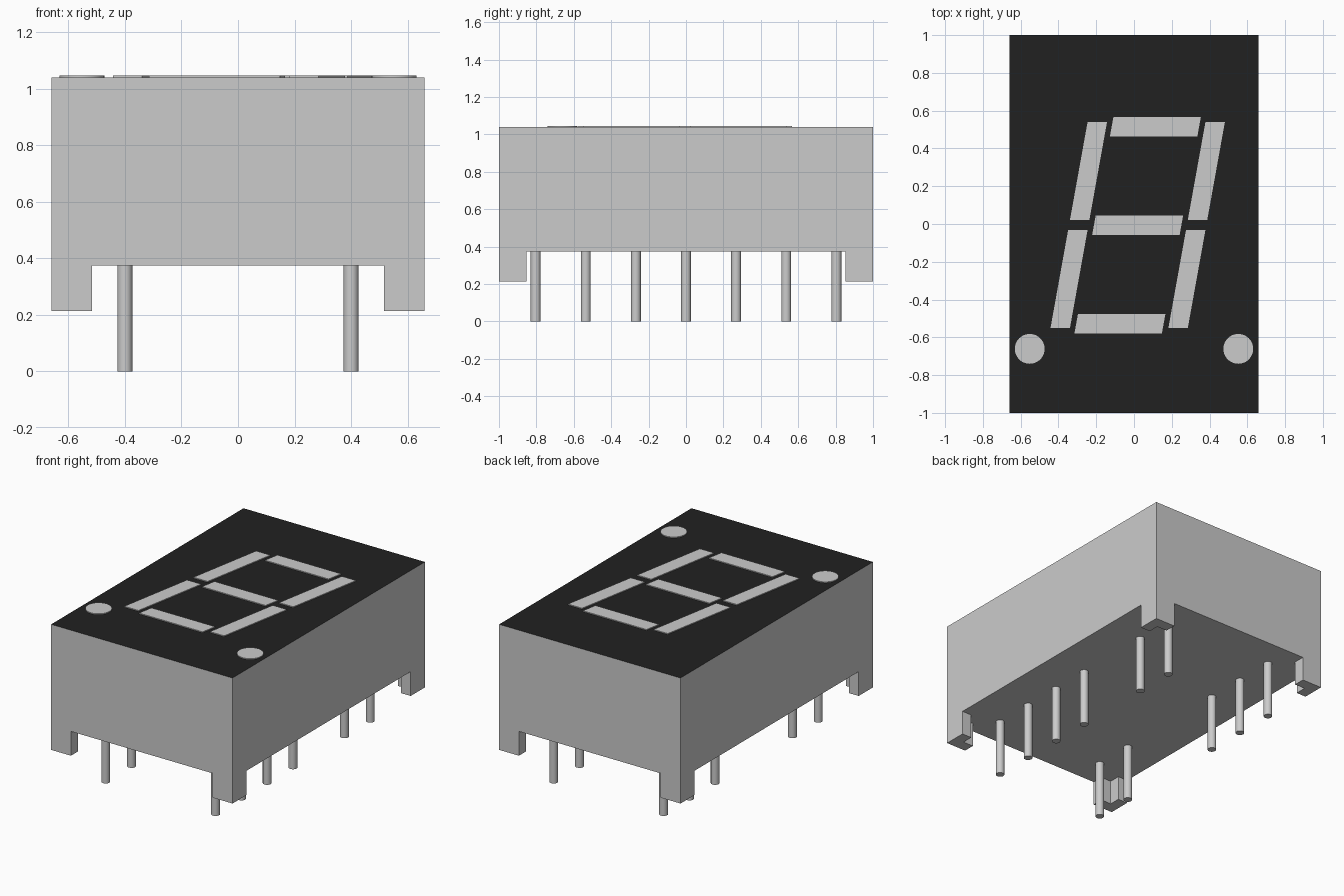
import bpy, bmesh, math

if "Cube" in bpy.data.objects:
    bpy.data.objects.remove(bpy.data.objects["Cube"])

HX, HY = 0.66, 1.0            # half size of the case
Z_FOOT, Z_BASE, Z_TOP, Z_LIT = 0.214, 0.374, 1.04, 1.046
SLANT = 0.18                  # lean of the digit


def prism(name, outline, z0, z1, smooth=False):
    """Extrude a counter-clockwise outline from z0 to z1."""
    bm = bmesh.new()
    low = [bm.verts.new((x, y, z0)) for x, y in outline]
    high = [bm.verts.new((x, y, z1)) for x, y in outline]
    bm.faces.new(low[::-1])
    bm.faces.new(high)
    n = len(outline)
    for i in range(n):
        j = (i + 1) % n
        bm.faces.new((low[i], low[j], high[j], high[i]))
    me = bpy.data.meshes.new(name)
    bm.to_mesh(me)
    bm.free()
    ob = bpy.data.objects.new(name, me)
    bpy.context.collection.objects.link(ob)
    select(ob)
    if smooth:
        bpy.ops.object.shade_smooth_by_angle(angle=math.radians(40))
    return ob


def select(ob):
    bpy.ops.object.select_all(action='DESELECT')
    ob.select_set(True)
    bpy.context.view_layer.objects.active = ob


def rect(x0, x1, y0, y1):
    return [(x0, y0), (x1, y0), (x1, y1), (x0, y1)]


def circle(cx, cy, r, n):
    return [(cx + r * math.cos(2 * math.pi * i / n),
             cy + r * math.sin(2 * math.pi * i / n)) for i in range(n)]


# Case: a block whose underside is cut away, leaving four L-shaped feet
case = prism("case", rect(-HX, HX, -HY, HY), Z_FOOT, Z_TOP)
quarter = [(0.8, 0.853), (0.59, 0.853), (0.59, 0.926), (0.516, 0.926), (0.516, 1.2)]
outline = (quarter + [(-x, y) for x, y in quarter[::-1]]
           + [(-x, -y) for x, y in quarter] + [(x, -y) for x, y in quarter[::-1]])
cutter = prism("underside_cutter", outline, 0.0, Z_BASE)
cutter.hide_render = True
cut = case.modifiers.new("underside", 'BOOLEAN')
cut.operation = 'DIFFERENCE'
cut.solver = 'EXACT'
cut.object = cutter
select(case)
bpy.ops.object.modifier_apply(modifier=cut.name)
bpy.data.objects.remove(cutter, do_unlink=True)

# Black display face on the top of the case
black = bpy.data.materials.new("black_face")
black.diffuse_color = (0.015, 0.015, 0.015, 1)
black.use_nodes = True
black.node_tree.nodes["Principled BSDF"].inputs["Base Color"].default_value = black.diffuse_color
case.data.materials.clear()
case.data.materials.append(None)
case.data.materials.append(black)
for p in case.data.polygons:
    p.material_index = 1 if p.normal.z > 0.9 and p.center.z > 1.0 else 0

# Seven slanted segments: upright rectangles sheared along x
segments = {
    "top_segment": rect(-0.211, 0.252, 0.463, 0.566),
    "middle_segment": rect(-0.211, 0.252, -0.058, 0.045),
    "bottom_segment": rect(-0.211, 0.252, -0.579, -0.476),
    "upper_left_segment": rect(-0.343, -0.240, 0.021, 0.540),
    "upper_right_segment": rect(0.281, 0.384, 0.021, 0.540),
    "lower_left_segment": rect(-0.343, -0.240, -0.551, -0.032),
    "lower_right_segment": rect(0.281, 0.384, -0.551, -0.032),
}
for name, pts in segments.items():
    prism(name, [(x + SLANT * y, y) for x, y in pts], Z_TOP - 0.01, Z_LIT)

# Two decimal points
for side, s in (("left", -1), ("right", 1)):
    prism(f"{side}_decimal_point", circle(s * 0.552, -0.661, 0.079, 48),
          Z_TOP - 0.01, Z_LIT, smooth=True)

# Pins: two rows on a seven-place pitch with some places left empty
for side, x, places in (("left", -0.4, (-3, -2, 1, 2, 3)),
                        ("right", 0.4, (-3, -2, -1, 0, 2, 3))):
    for k, place in enumerate(places, 1):
        prism(f"{side}_pin_{k}", circle(x, place * 0.268, 0.0265, 24),
              0.0, Z_BASE + 0.01, smooth=True)
